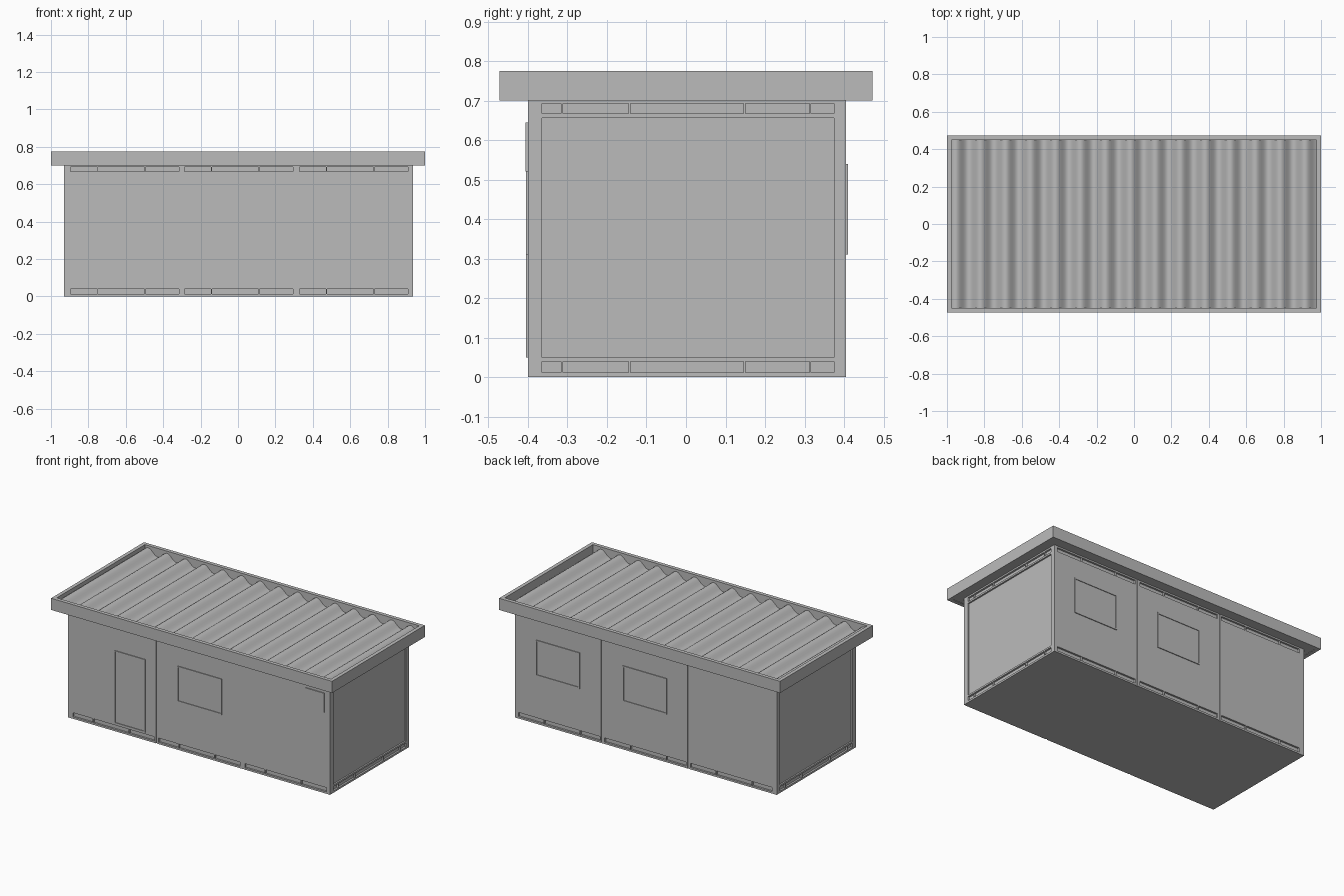
import bpy, bmesh, math
from mathutils import Vector

if "Cube" in bpy.data.objects:
    bpy.data.objects.remove(bpy.data.objects["Cube"], do_unlink=True)

grey = bpy.data.materials.new("plain grey")
grey.use_nodes = True
grey.diffuse_color = (0.5, 0.5, 0.5, 1)
grey.node_tree.nodes["Principled BSDF"].inputs["Base Color"].default_value = (0.5, 0.5, 0.5, 1)


def add_box(bm, lo, hi):
    lo, hi = Vector(lo), Vector(hi)
    verts = bmesh.ops.create_cube(bm, size=1)["verts"]
    for v in verts:
        v.co = (lo + hi) / 2 + v.co * (hi - lo)


def make(name, boxes=(), bm=None):
    bm = bm or bmesh.new()
    for lo, hi in boxes:
        add_box(bm, lo, hi)
    mesh = bpy.data.meshes.new(name)
    bm.to_mesh(mesh)
    bm.free()
    mesh.materials.append(grey)
    ob = bpy.data.objects.new(name, mesh)
    bpy.context.scene.collection.objects.link(ob)
    return ob


X0, X1, Y0, Y1, EAVE, TOP = -0.93, 0.935, -0.4, 0.405, 0.7, 0.775
DEEP, SHALLOW = 0.012, 0.004

# Cabin body: one solid cut by rail slots, end panels and module seams
body = make("cabin_body", [((X0, Y0, 0), (X1, Y1, EAVE + 0.005))])
cuts = []


def cut_sides(x0, x1, z0, z1, depth):
    cuts.append(((x0, Y0 - 0.1, z0), (x1, Y0 + depth, z1)))
    cuts.append(((x0, Y1 - depth, z0), (x1, Y1 + 0.1, z1)))


def cut_ends(y0, y1, z0, z1, depth):
    cuts.append(((X0 - 0.1, y0, z0), (X0 + depth, y1, z1)))
    cuts.append(((X1 - depth, y0, z0), (X1 + 0.1, y1, z1)))


for z0, z1 in ((0.012, 0.039), (0.667, 0.693)):
    for start in (-0.895, -0.285, 0.33):
        for a, b in ((0, 0.14), (0.145, 0.395), (0.4, 0.58)):
            cut_sides(start + a, start + b, z0, z1, DEEP)
    for a, b in ((-0.365, -0.316), (-0.312, -0.146), (-0.14, 0.145), (0.15, 0.313), (0.317, 0.375)):
        cut_ends(a, b, z0, z1, DEEP)
cut_ends(-0.365, 0.375, 0.05, 0.656, 0.01)
for seam in (-0.3, 0.318):
    cut_sides(seam - 0.004, seam + 0.004, -0.1, 0.9, SHALLOW)

cutter = make("recess_cutter", cuts)
cutter.hide_render = True
cutter.hide_set(True)
mod = body.modifiers.new("recesses", "BOOLEAN")
mod.operation = "DIFFERENCE"
mod.solver = "EXACT"
mod.object = cutter


# Framed openings: a thin pane with a slightly raised border
def framed(name, x0, x1, z0, z1, side, lip=0.005, border=0.008):
    wall = Y0 if side < 0 else Y1

    def slab(a, b, c, d, out):
        ys = sorted((wall - side * 0.003, wall + side * out))
        return ((a, ys[0], c), (b, ys[1], d))
    make(name, [
        slab(x0 + border, x1 - border, z0 + border, z1 - border, 0.001),
        slab(x0, x1, z0, z0 + border, lip),
        slab(x0, x1, z1 - border, z1, lip),
        slab(x0, x0 + border, z0 + border, z1 - border, lip),
        slab(x1 - border, x1, z0 + border, z1 - border, lip)])


framed("door", -0.6, -0.38, 0.05, 0.52, -1)
framed("front_window", -0.15, 0.166, 0.31, 0.54, -1)
framed("back_window_left", 0.47, 0.784, 0.31, 0.54, 1)
framed("back_window_right", -0.148, 0.166, 0.31, 0.54, 1)
make("wall_vent", [((0.765, Y0 - 0.006, 0.52), (0.895, Y0 + 0.002, 0.645))])

# Roof rim: long boards overlap the ends of the short boards
RY, T = 0.472, 0.024
rim = []
for s in (-1, 1):
    a, b = sorted((s * RY, s * (RY - T)))
    rim.append(((-1, a, EAVE), (1, b, TOP)))
    a, b = sorted((s, s * (1 - T)))
    rim.append(((a, -RY + T, EAVE), (b, RY - T, TOP)))
make("roof_rim", rim)
make("roof_soffit", [((-1 + T, -RY + T, EAVE + 0.003), (1 - T, RY - T, EAVE + 0.008))])

# Corrugated roof sheet
bm = bmesh.new()
period, steps, width = 0.1335, 180, 2 * (1 - T)
previous = None
for i in range(steps + 1):
    x = -width / 2 + width * i / steps
    z = 0.74 + 0.021 * math.cos(2 * math.pi * (x + 0.953) / period)
    pair = [bm.verts.new((x, y, z)) for y in (-RY + T, RY - T)]
    if previous:
        bm.faces.new((previous[0], pair[0], pair[1], previous[1]))
    previous = pair
sheet = make("corrugated_roof", bm=bm)
for poly in sheet.data.polygons:
    poly.use_smooth = True
